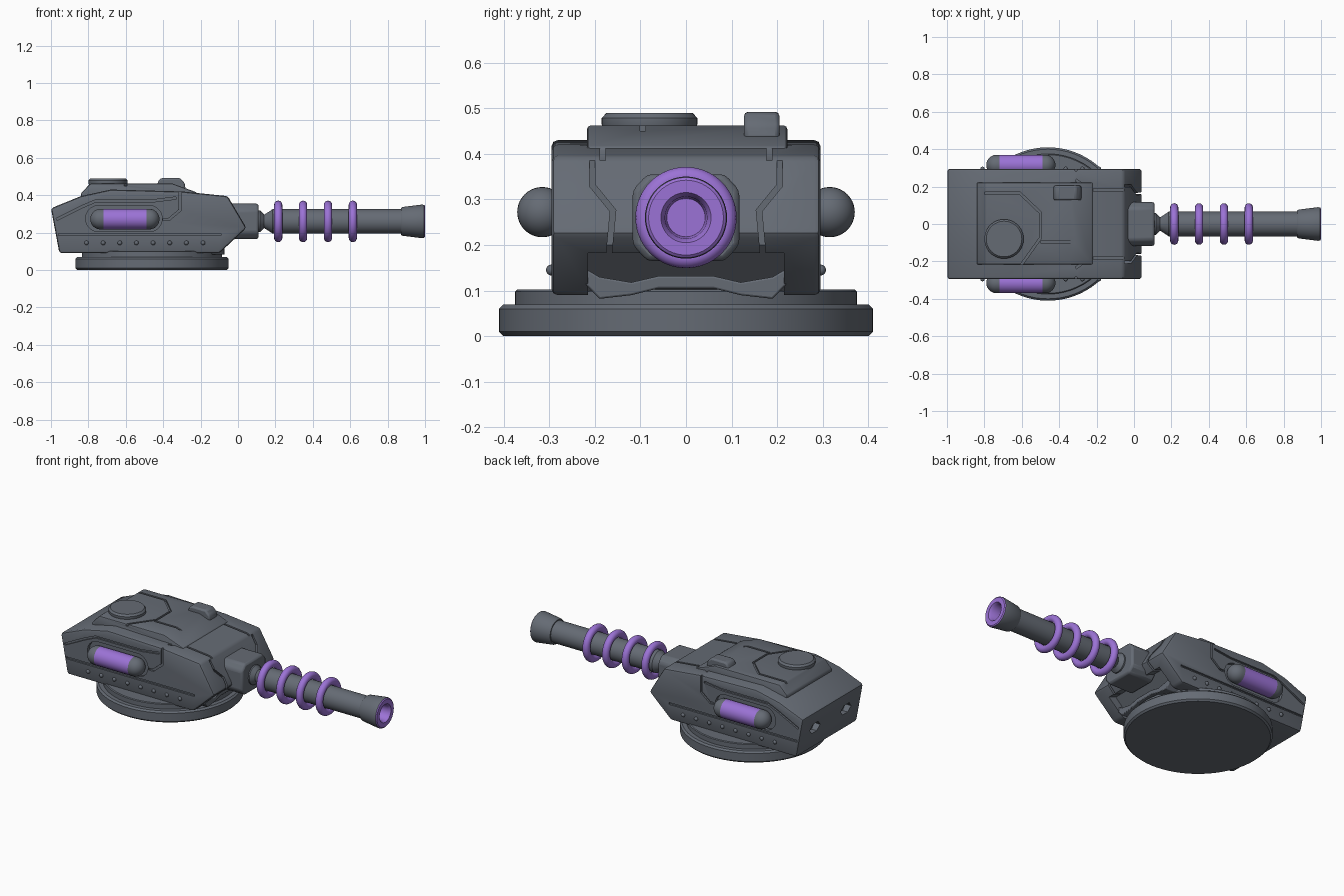
import bpy, bmesh, math
from mathutils import Vector, Matrix

cube = bpy.data.objects.get("Cube")
if cube:
    bpy.data.objects.remove(cube)


def material(name, rgb):
    m = bpy.data.materials.new(name)
    m.use_nodes = True
    m.diffuse_color = (*rgb, 1)
    m.node_tree.nodes["Principled BSDF"].inputs["Base Color"].default_value = (*rgb, 1)
    return m


GREY = material("gunmetal grey", (0.13, 0.147, 0.175))
PURPLE = material("energy purple", (0.33, 0.17, 0.67))
PLACE = {"x": lambda a, b, t: (t, a, b),
         "y": lambda a, b, t: (a, t, b),
         "z": lambda a, b, t: (a, b, t)}
parts = []


def finish(name, bm, mat):
    bmesh.ops.recalc_face_normals(bm, faces=bm.faces)
    me = bpy.data.meshes.new(name)
    bm.to_mesh(me)
    bm.free()
    me.materials.append(mat)
    ob = bpy.data.objects.new(name, me)
    bpy.context.collection.objects.link(ob)
    parts.append(ob)
    return ob


def prism(name, pts, axis, lo, hi, bevel=0.0, mat=GREY):
    """Extrude a 2D outline along an axis."""
    bm = bmesh.new()
    face = bm.faces.new([bm.verts.new(PLACE[axis](a, b, lo)) for a, b in pts])
    new = bmesh.ops.extrude_face_region(bm, geom=[face])["geom"]
    shift = Vector(PLACE[axis](0, 0, hi - lo))
    bmesh.ops.translate(bm, verts=[v for v in new if isinstance(v, bmesh.types.BMVert)], vec=shift)
    ob = finish(name, bm, mat)
    if bevel:
        mod = ob.modifiers.new("edge", "BEVEL")
        mod.width, mod.segments, mod.limit_method = bevel, 2, "ANGLE"
        mod.angle_limit = math.radians(25)
    return ob


def revolve(name, profile, centre, axis, mat=GREY, seg=56):
    """Turn (radius, height) points around the x or z axis."""
    bm = bmesh.new()
    verts = [bm.verts.new((r, 0, h)) for r, h in profile]
    edges = [bm.edges.new(pair) for pair in zip(verts, verts[1:])]
    bmesh.ops.spin(bm, geom=verts + edges, cent=(0, 0, 0), axis=(0, 0, 1),
                   angle=math.tau, steps=seg, use_duplicate=False)
    bmesh.ops.remove_doubles(bm, verts=bm.verts, dist=0.0001)
    if axis == "x":
        bmesh.ops.rotate(bm, verts=bm.verts, matrix=Matrix.Rotation(math.pi / 2, 3, "Y"))
    bmesh.ops.translate(bm, verts=bm.verts, vec=centre)
    return finish(name, bm, mat)


def strip(path, width=0.012):
    """Outline of a mitred line, used for panel seams."""
    pts = [Vector(p) for p in path]
    left, right = [], []
    for i, p in enumerate(pts):
        dirs = [(q - r).normalized() for q, r in zip(pts[max(i, 1):i + 2], pts[max(i - 1, 0):i + 1])]
        d = sum(dirs, Vector((0, 0))).normalized()
        n = Vector((-d.y, d.x)) * width / 2 / max(d.dot(dirs[0]), 0.4)
        left.append(tuple(p + n))
        right.append(tuple(p - n))
    return left + right[::-1]


def mirrored(pts):
    return [(-a, b) for a, b in pts]


def carve(target, cutters):
    """Subtract the cutters, bake the result and discard the cutters."""
    for c in cutters:
        c.hide_render = True
        mod = target.modifiers.new("cut", "BOOLEAN")
        mod.operation, mod.solver, mod.object = "DIFFERENCE", "EXACT", c
    bpy.context.view_layer.update()
    dg = bpy.context.evaluated_depsgraph_get()
    mesh = bpy.data.meshes.new_from_object(target.evaluated_get(dg))
    target.modifiers.clear()
    target.data = mesh
    for c in cutters:
        if c in parts:
            parts.remove(c)
            bpy.data.objects.remove(c)


# Turntable
revolve("turntable_base", [(0, 0), (0.4, 0), (0.41, 0.01), (0.41, 0.06), (0.4, 0.07), (0, 0.07)],
        (-0.46, 0, 0), "z", seg=72)
revolve("turntable_collar", [(0, 0.06), (0.375, 0.06), (0.375, 0.098), (0.37, 0.102), (0, 0.102)],
        (-0.46, 0, 0), "z", seg=72)

# Hull and raised roof
hull = prism("hull", [(-1, 0.33), (-0.955, 0.09), (-0.1, 0.09), (0.045, 0.225), (-0.055, 0.395),
                      (-0.3, 0.42), (-0.68, 0.43), (-0.84, 0.395)], "y", -0.295, 0.295, 0.014)
roof = prism("roof", [(-0.84, 0.37), (-0.84, 0.41), (-0.79, 0.462), (-0.35, 0.462),
                      (-0.22, 0.415), (-0.22, 0.37)], "y", -0.217, 0.222, 0.008)

# Panel seams, pod pockets, chin recess and rear vents
cuts = [prism("chin_cut", [(-0.05, 0.2), (0.06, 0.16), (-0.06, 0.04), (-0.18, 0.07)], "y", -0.215, 0.215)]
pocket = [(-0.61 + math.copysign(0.135, math.cos(t)) + 0.07 * math.cos(t), 0.275 + 0.07 * math.sin(t))
          for t in [math.tau * (i + 0.5) / 24 for i in range(24)]]
side_seams = [
    [(-0.96, 0.19), (-0.09, 0.19)],
    [(-0.97, 0.27), (-0.83, 0.34), (-0.76, 0.37), (-0.45, 0.37), (-0.33, 0.385)],
    [(-0.31, 0.44), (-0.31, 0.32), (-0.37, 0.27), (-0.4, 0.27)],
]
front_seam = [(0.205, 0.44), (0.205, 0.33), (0.16, 0.275), (0.17, 0.17)]
top_seam = [(-0.31, 0.235), (-0.24, 0.182), (0.08, 0.182)]
vent = [(0.05 * math.cos(i * math.tau / 6), 0.225 + 0.035 * math.sin(i * math.tau / 6)) for i in range(6)]
for s in (-1, 1):
    inner, outer = sorted((s * 0.284, s * 0.35))
    for path in side_seams:
        cuts.append(prism("side_seam", strip(path), "y", inner, outer))
    inner, outer = sorted((s * 0.275, s * 0.35))
    cuts.append(prism("pod_pocket", pocket, "y", inner, outer))
    cuts.append(prism("front_seam", strip([(s * a, b) for a, b in front_seam]), "x", -0.05, 0.1))
    cuts.append(prism("top_seam", strip([(a, s * b) for a, b in top_seam]), "z", 0.385, 0.5))
    cuts.append(prism("vent_cut", [(a + s * 0.15, b) for a, b in vent], "x", -1.1, -0.94))
carve(hull, cuts)

roof_seams = [
    [(-0.8, 0.165), (-0.61, 0.165), (-0.5, 0.06), (-0.5, -0.075), (-0.625, -0.25)],
    [(-0.5, -0.095), (-0.15, -0.095)],
]
carve(roof, [prism("roof_seam", strip(p), "z", z, 0.5) for p, z in zip(roof_seams, (0.45, 0.45))])

# Roof hatch and sight box
revolve("roof_hatch", [(0, 0.45), (0.1, 0.45), (0.105, 0.465), (0.105, 0.478), (0.095, 0.489), (0, 0.489)],
        (-0.695, -0.08, 0), "z")
prism("sight_box", [(-0.44, 0.43), (-0.425, 0.48), (-0.41, 0.492), (-0.31, 0.492), (-0.285, 0.465),
                    (-0.28, 0.43)], "y", 0.127, 0.205, 0.01)

# Arched chin lip
lip_top = [(0.215, 0.145), (0.19, 0.13), (0.12, 0.118), (0.06, 0.132)]
lip_bottom = [(0.235, 0.13), (0.19, 0.082), (0.12, 0.09), (0.06, 0.105)]
prism("chin_lip", lip_bottom + mirrored(lip_bottom)[::-1] + mirrored(lip_top) + lip_top[::-1],
      "x", -0.17, -0.072, 0.004)

# Side pods and rivets
cap = [(0.055 * math.sin(i * math.pi / 16), 0.055 * math.cos(i * math.pi / 16)) for i in range(9)]
pod_profile = ([(r, -0.13 - h) for r, h in cap] + [(0.055, -0.115), (0.055, 0.115)]
               + [(r, 0.13 + h) for r, h in cap[::-1]])
for s, side in ((1, "left"), (-1, "right")):
    pod = revolve(side + "_pod", pod_profile, (-0.605, s * 0.315, 0.272), "x", seg=40)
    pod.data.materials.append(PURPLE)
    for p in pod.data.polygons:
        p.material_index = int(abs(p.center.x + 0.605) < 0.1)
    for i in range(8):
        bm = bmesh.new()
        bmesh.ops.create_uvsphere(bm, u_segments=12, v_segments=8, radius=0.012)
        bmesh.ops.translate(bm, verts=bm.verts, vec=(-0.81 + i * 0.089, s * 0.295, 0.145))
        finish(f"{side}_rivet_{i + 1}", bm, GREY)

# Gun mount, barrel and muzzle
mount = [(0.117, 0.2), (0.117, 0.32), (0.085, 0.355)]
prism("gun_mount", mount + mirrored(mount)[::-1] + [(-0.085, 0.165), (0.085, 0.165)],
      "x", -0.06, 0.11, 0.012)
AXIS = (0, 0, 0.26)
revolve("barrel", [(0, 0.09), (0.058, 0.1), (0.058, 0.118), (0.036, 0.14), (0.055, 0.17), (0.066, 0.185),
                   (0.066, 0.89), (0, 0.89)], AXIS, "x")
revolve("muzzle", [(0.04, 0.872), (0.072, 0.872), (0.077, 0.88), (0.09, 0.985), (0.088, 0.995)], AXIS, "x")
revolve("muzzle_bore", [(0.088, 0.995), (0.082, 1.0), (0.055, 1.0), (0.046, 0.985), (0.042, 0.92), (0, 0.92)],
        AXIS, "x", PURPLE)

# Energy rings
circle = [(0.089 + 0.022 * math.cos(i * math.tau / 16), 0.022 * math.sin(i * math.tau / 16)) for i in range(17)]
for i in range(4):
    revolve(f"energy_ring_{i + 1}", circle, (0.215 + i * 0.133, 0, 0.26), "x", PURPLE)

# Smooth shading with crisp edges
bpy.ops.object.select_all(action="DESELECT")
for ob in parts:
    ob.select_set(True)
bpy.context.view_layer.objects.active = hull
bpy.ops.object.shade_smooth_by_angle(angle=math.radians(35))
